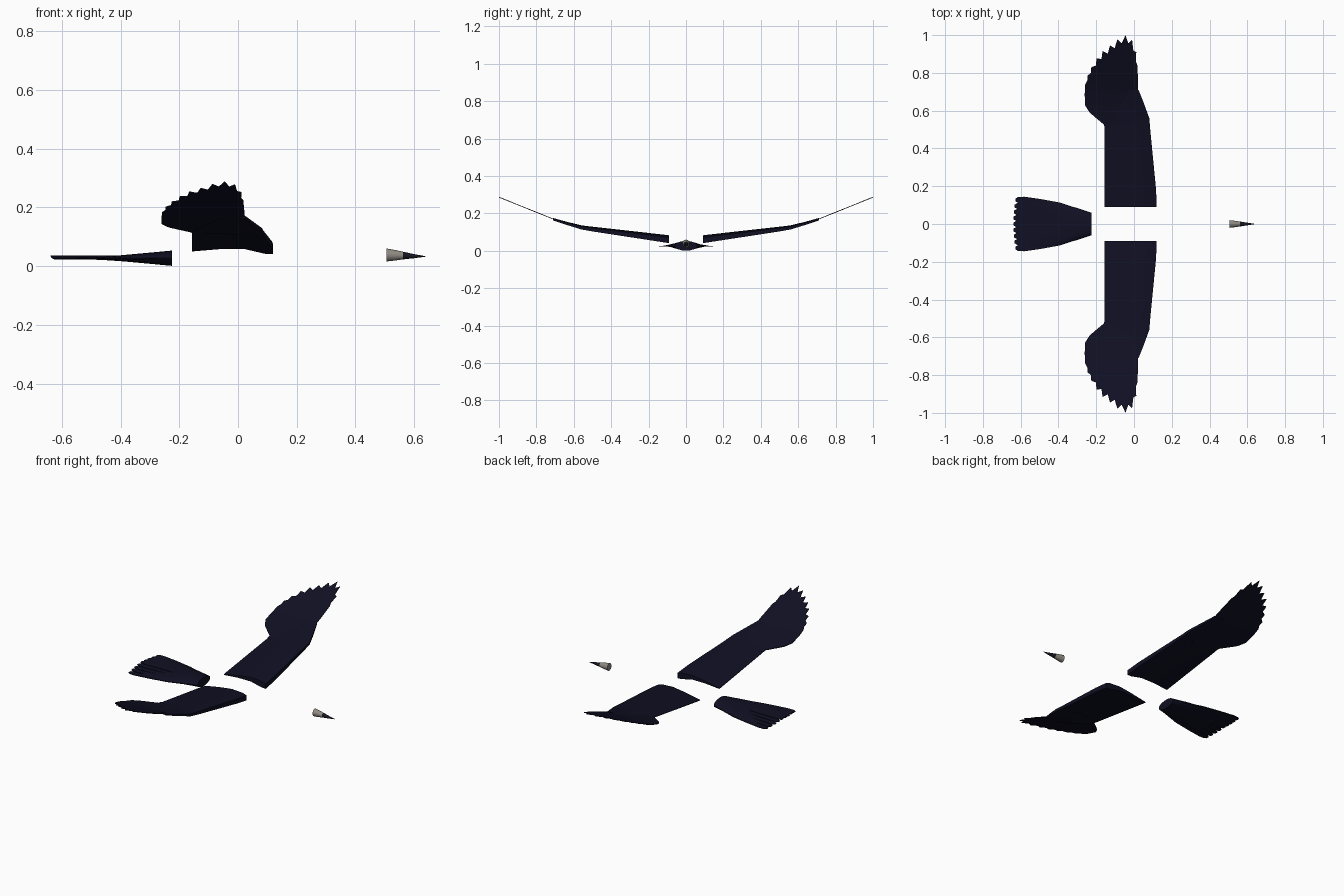
import bpy, bmesh, math
from mathutils import Vector

cube = bpy.data.objects.get("Cube")
if cube:
    bpy.data.objects.remove(cube)


def material(name, rgb):
    m = bpy.data.materials.new(name)
    m.use_nodes = True
    m.diffuse_color = (*rgb, 1)
    m.node_tree.nodes["Principled BSDF"].inputs["Base Color"].default_value = (*rgb, 1)
    return m


PLUMAGE = material("navy plumage", (0.005, 0.005, 0.017))
HORN = material("grey horn", (0.28, 0.26, 0.23))
DARK = material("dark beak tip", (0.008, 0.008, 0.014))


def finish(name, bm, *mats):
    bmesh.ops.recalc_face_normals(bm, faces=bm.faces)
    mesh = bpy.data.meshes.new(name)
    bm.to_mesh(mesh)
    bm.free()
    for m in mats:
        mesh.materials.append(m)
    ob = bpy.data.objects.new(name, mesh)
    bpy.context.collection.objects.link(ob)
    bpy.ops.object.select_all(action="DESELECT")
    ob.select_set(True)
    bpy.context.view_layer.objects.active = ob
    bpy.ops.object.shade_smooth_by_angle(angle=math.radians(40))
    return ob


def loft(rings):
    """Closed tube through rings of equal point count."""
    bm = bmesh.new()
    loops = [[bm.verts.new(p) for p in ring] for ring in rings]
    n = len(loops[0])
    for a, b in zip(loops, loops[1:]):
        for i in range(n):
            j = (i + 1) % n
            bm.faces.new((a[i], a[j], b[j], b[i]))
    bm.faces.new(loops[0])
    bm.faces.new(loops[-1])
    return bm


def ellipse(x, z, ry, rz, n=16):
    return [(x, ry * math.cos(t), z + rz * math.sin(t))
            for t in (2 * math.pi * i / n for i in range(n))]


def interp(table, v):
    for (a, fa), (b, fb) in zip(table, table[1:]):
        if v <= b:
            return fa + (fb - fa) * (v - a) / (b - a)
    return table[-1][1]


def thicken(bm, depth):
    """Turn a flat sheet into a thin plate."""
    geo = bmesh.ops.extrude_face_region(bm, geom=bm.faces[:])["geom"]
    for v in geo:
        if isinstance(v, bmesh.types.BMVert):
            v.co.z += depth


# Inner wing: cambered section (chord position, underside, upper side)
SECTION = [(0, 0.003, 0.033), (0.1, 0.004, 0.041), (0.35, 0.02, 0.045),
           (0.65, 0.02, 0.034), (1, 0.012, 0.016)]
# Span stations: y, leading x, trailing x, height, thickness scale
SPAN = [(0.09, 0.12, -0.157, 0.038, 1), (0.18, 0.117, -0.157, 0.052, 0.92),
        (0.5, 0.086, -0.156, 0.102, 0.6), (0.56, 0.081, -0.15, 0.113, 0.52),
        (0.64, 0.052, -0.1, 0.138, 0.4), (0.71, 0.024, -0.05, 0.161, 0.32)]

# Outer wing: feather tips, with shallow notches between them
TIPS = [(-0.258, 0.74), (-0.247, 0.785), (-0.226, 0.83), (-0.198, 0.876),
        (-0.166, 0.915), (-0.127, 0.945), (-0.087, 0.978), (-0.045, 1.0),
        (-0.01, 0.975), (0.012, 0.91), (0.018, 0.84)]
RISE = [(0.45, 0.104), (0.52, 0.113), (0.6, 0.134), (0.7, 0.164), (1.0, 0.285)]
PIVOT = Vector((-0.08, 0.6))


def hand_outline():
    pts = [(0.0, 0.48), (-0.156, 0.5), (-0.158, 0.525), (-0.2, 0.56),
           (-0.235, 0.59), (-0.26, 0.63), (-0.261, 0.69)]
    for i, tip in enumerate(TIPS):
        pts.append(tip)
        if i < len(TIPS) - 1:
            nxt = Vector(TIPS[i + 1])
            depth = 0.03 + 0.06 * math.sin(math.pi * i / (len(TIPS) - 1))
            notch = nxt.lerp(Vector(tip), 0.45).lerp(PIVOT, depth)
            pts.append(tuple(notch))
    return pts + [(0.022, 0.74), (0.022, 0.71), (0.05, 0.63)]


for side, sign in (("back", 1), ("front", -1)):
    rings = []
    for y, lead, trail, z, s in SPAN:
        def pt(t, h):
            return (lead + (trail - lead) * t, sign * y, z + s * h)
        rings.append([pt(t, low) for t, low, up in SECTION]
                     + [pt(t, up) for t, low, up in reversed(SECTION)])
    finish(side + "_inner_wing", loft(rings), PLUMAGE)

    bm = bmesh.new()
    bm.faces.new([bm.verts.new((x, y, 0)) for x, y in hand_outline()])
    bmesh.ops.triangulate(bm, faces=bm.faces[:])
    for y in (0.52, 0.56, 0.6, 0.65, 0.7):
        bmesh.ops.bisect_plane(bm, geom=bm.verts[:] + bm.edges[:] + bm.faces[:],
                               plane_co=(0, y, 0), plane_no=(0, 1, 0))
    for v in bm.verts:
        v.co.z = interp(RISE, v.co.y)
        v.co.y *= sign
    thicken(bm, 0.004)
    finish(side + "_wing_feathers", bm, PLUMAGE)

# Tail root: rounded stub flattening into the fan
finish("tail_root", loft([ellipse(x, 0.027, ry, rz) for x, ry, rz in (
    (-0.225, 0.06, 0.026), (-0.3, 0.085, 0.019), (-0.4, 0.11, 0.01),
    (-0.46, 0.12, 0.006), (-0.55, 0.12, 0.003))]), PLUMAGE)

# Tail fan: overlapping feathers, stepped down towards both sides
WIDTH = [(0.25, 0.066), (0.39, 0.113), (0.55, 0.142), (0.6, 0.146), (0.64, 0.143)]
for k in range(-4, 5):
    bm = bmesh.new()
    end = 0.638 - 0.0007 * k * k
    left, right = [], []
    for x, inset in ((0.28, 0.55), (0.39, 0.55), (0.5, 0.55), (0.58, 0.55),
                     (end - 0.014, 0.5), (end, 0.25)):
        w = interp(WIDTH, x) / 4.55
        z = 0.032 - 0.0025 * abs(k)
        left.append((-x, (k - inset) * w, z))
        right.append((-x, (k + inset) * w, z))
    bm.faces.new([bm.verts.new(p) for p in left + right[::-1]])
    thicken(bm, 0.004)
    finish(f"tail_feather_{k + 5}", bm, PLUMAGE)

# Beak: tapering horn with a dark point
bm = loft([ellipse(x, z, ry, rz) for x, z, ry, rz in (
    (0.506, 0.038, 0.02, 0.022), (0.535, 0.037, 0.017, 0.018),
    (0.562, 0.036, 0.013, 0.013), (0.6, 0.034, 0.007, 0.007),
    (0.638, 0.033, 0.001, 0.001))])
for f in bm.faces:
    f.material_index = int(f.calc_center_median().x > 0.562)
finish("beak", bm, HORN, DARK)
